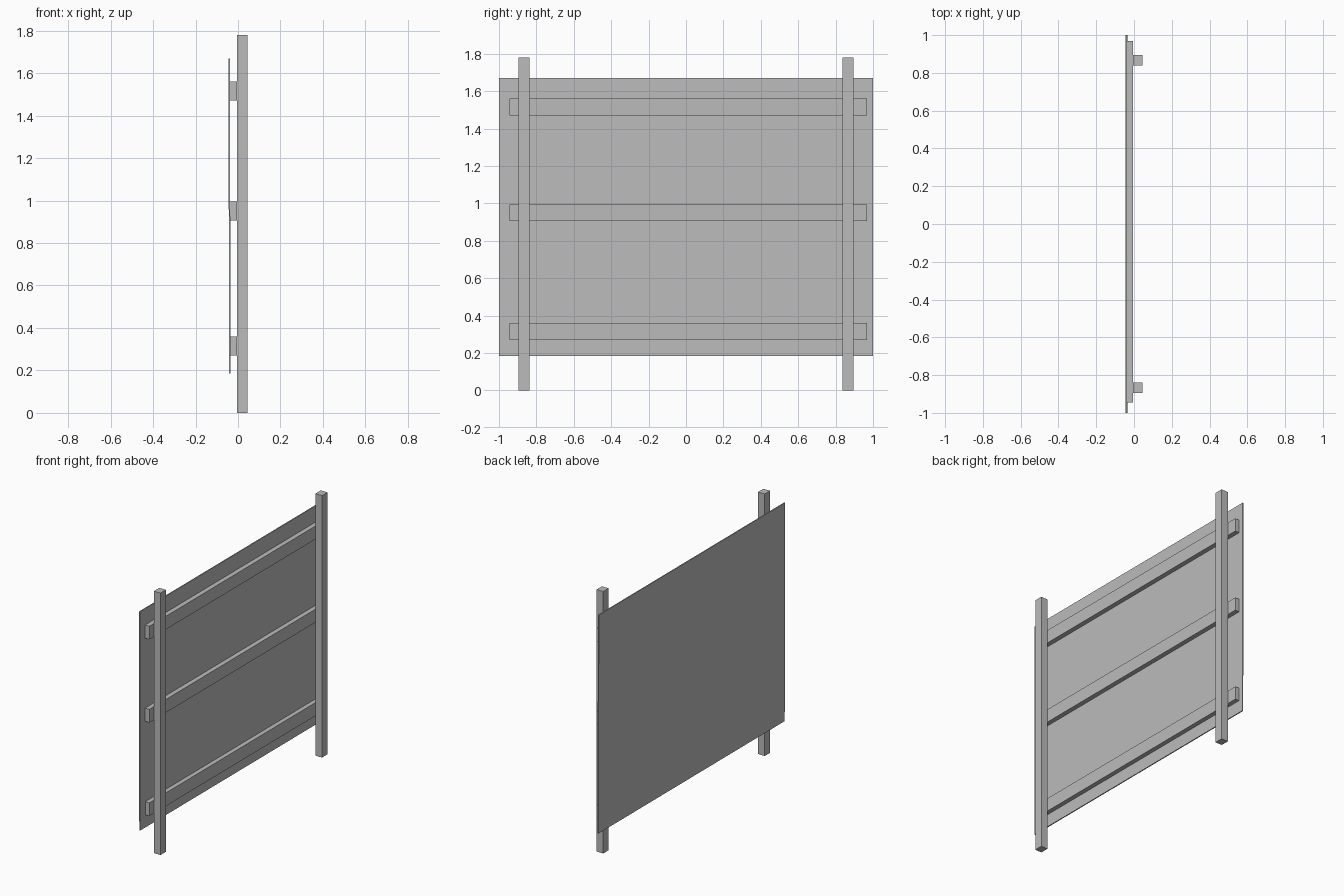
import bpy
import bmesh
from mathutils import Matrix, Vector

cube = bpy.data.objects.get("Cube")
if cube:
    bpy.data.objects.remove(cube)

grey = bpy.data.materials.new("plain grey")
grey.use_nodes = True
colour = (0.5, 0.5, 0.5, 1)
grey.diffuse_color = colour
grey.node_tree.nodes["Principled BSDF"].inputs["Base Color"].default_value = colour


def box(name, low, high, lean=0):
    """Box between two corners; lean shifts its top towards -x and its foot towards +x."""
    low, high = Vector(low), Vector(high)
    bm = bmesh.new()
    bmesh.ops.create_cube(bm, size=1, matrix=Matrix.Translation((low + high) / 2)
                          @ Matrix.Diagonal((*(high - low), 1)))
    middle = (low.z + high.z) / 2
    for v in bm.verts:
        v.co.x -= lean if v.co.z > middle else -lean
    mesh = bpy.data.meshes.new(name)
    bm.to_mesh(mesh)
    bm.free()
    mesh.materials.append(grey)
    obj = bpy.data.objects.new(name, mesh)
    bpy.context.collection.objects.link(obj)
    return obj


# Upright posts
for side, y in (("front", -0.867), ("back", 0.867)):
    box(side + "_post", (-0.005, y - 0.029, 0), (0.045, y + 0.029, 1.78))

# Horizontal rails
for level, z in (("lower", 0.27), ("middle", 0.905), ("upper", 1.47)):
    box(level + "_rail", (-0.037, -0.945, z), (-0.005, 0.968, z + 0.09))

# Thin board, leaning very slightly
box("board_panel", (-0.0435, -1, 0.185), (-0.0365, 1, 1.67), lean=0.0015)
